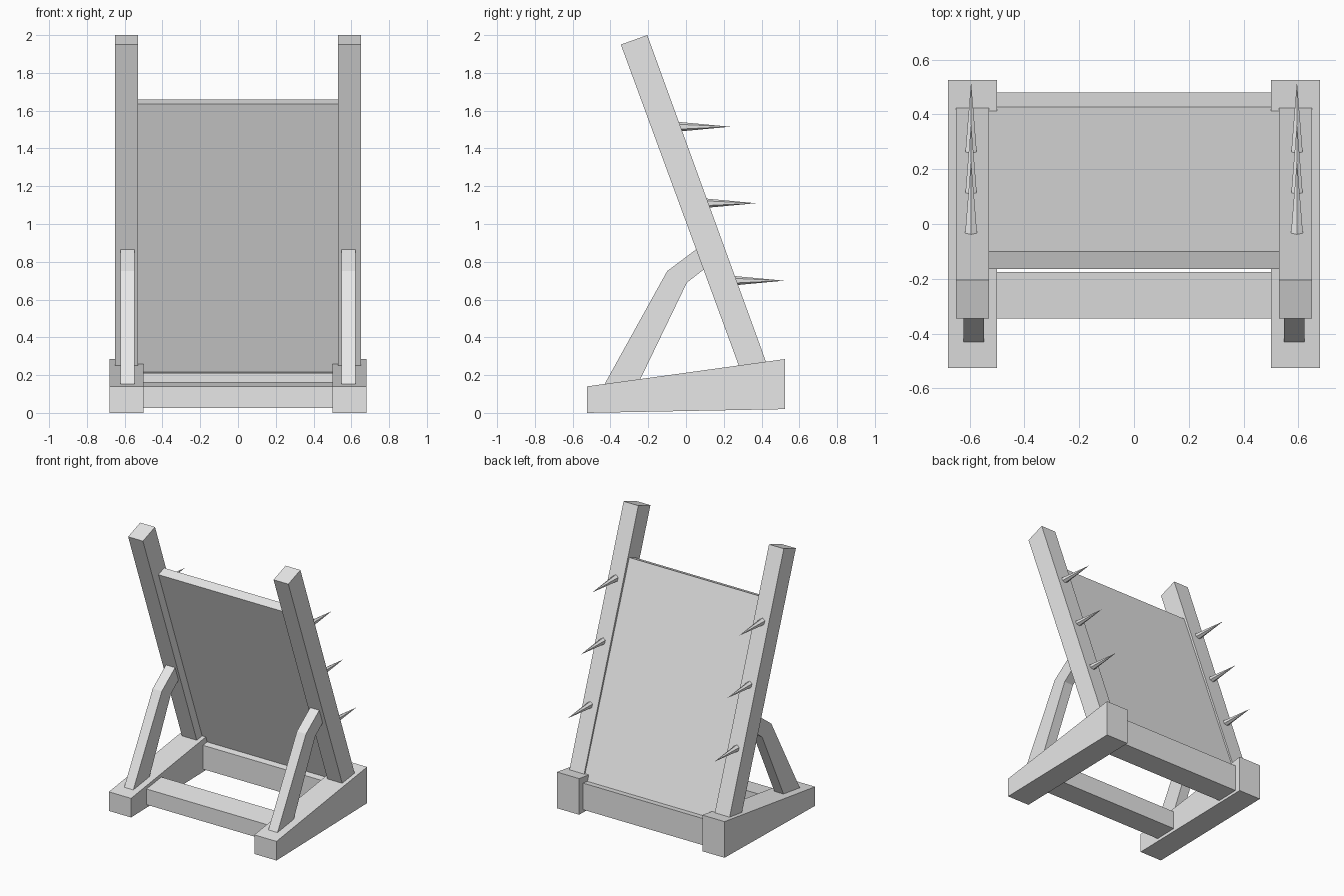
import bpy, bmesh, math
from mathutils import Matrix, Vector

default = bpy.data.objects.get("Cube")
if default:
    bpy.data.objects.remove(default, do_unlink=True)

# Single plain grey
grey = bpy.data.materials.new("light_grey")
grey.use_nodes = True
grey.diffuse_color = (0.8, 0.8, 0.8, 1)
grey.node_tree.nodes["Principled BSDF"].inputs["Base Color"].default_value = (0.8, 0.8, 0.8, 1)


def finish(name, bm):
    bmesh.ops.recalc_face_normals(bm, faces=bm.faces)
    mesh = bpy.data.meshes.new(name)
    bm.to_mesh(mesh)
    bm.free()
    mesh.materials.append(grey)
    obj = bpy.data.objects.new(name, mesh)
    bpy.context.collection.objects.link(obj)
    return obj


def slab(name, profile, x0, x1):
    """Extrude a side profile of (y, z) points from x0 to x1."""
    bm = bmesh.new()
    face = bm.faces.new([bm.verts.new((x0, y, z)) for y, z in profile])
    out = bmesh.ops.extrude_face_region(bm, geom=[face])
    moved = [v for v in out["geom"] if isinstance(v, bmesh.types.BMVert)]
    bmesh.ops.translate(bm, verts=moved, vec=(x1 - x0, 0, 0))
    return finish(name, bm)


def spike(name, x, y, z, length):
    """Six-sided cone pointing backwards."""
    bm = bmesh.new()
    bmesh.ops.create_cone(bm, cap_ends=True, segments=6, radius1=0.027, radius2=0, depth=length)
    turn = Matrix.Rotation(-math.pi / 2, 4, "X")
    place = Matrix.Translation((x, y - length / 2, z))
    bmesh.ops.transform(bm, matrix=place @ turn, verts=bm.verts)
    return finish(name, bm)


# Side profiles
foot = [(-0.525, 0), (0.525, 0.02), (0.525, 0.285), (-0.525, 0.14)]
post = [(-0.345, 1.95), (-0.205, 2.0), (0.46, 0.17), (0.32, 0.14)]
brace = [(-0.46, 0.10), (-0.10, 0.75), (0.10, 0.90), (0.14, 0.795), (0.005, 0.69), (-0.28, 0.10)]
panel = [(-0.165, 1.635), (-0.10, 1.66), (0.445, 0.18), (0.38, 0.155)]
front_bar = [(-0.345, 0.025), (-0.175, 0.03), (-0.175, 0.163), (-0.345, 0.14)]
back_bar = [(0.31, 0.035), (0.48, 0.04), (0.48, 0.235), (0.31, 0.21)]

# Paired sides
for side, s in (("left", 1), ("right", -1)):
    slab(side + "_foot", foot, s * 0.50, s * 0.68)
    slab(side + "_post", post, s * 0.53, s * 0.65)
    slab(side + "_brace", brace, s * 0.548, s * 0.622)
    for i, (y, z) in enumerate([(0.52, 0.70), (0.37, 1.11), (0.235, 1.515)]):
        spike(f"{side}_spike_{i + 1}", s * 0.595, y, z, 0.29)

# Middle parts
slab("back_panel", panel, -0.535, 0.535)
slab("front_crossbar", front_bar, -0.51, 0.51)
slab("back_crossbar", back_bar, -0.51, 0.51)
